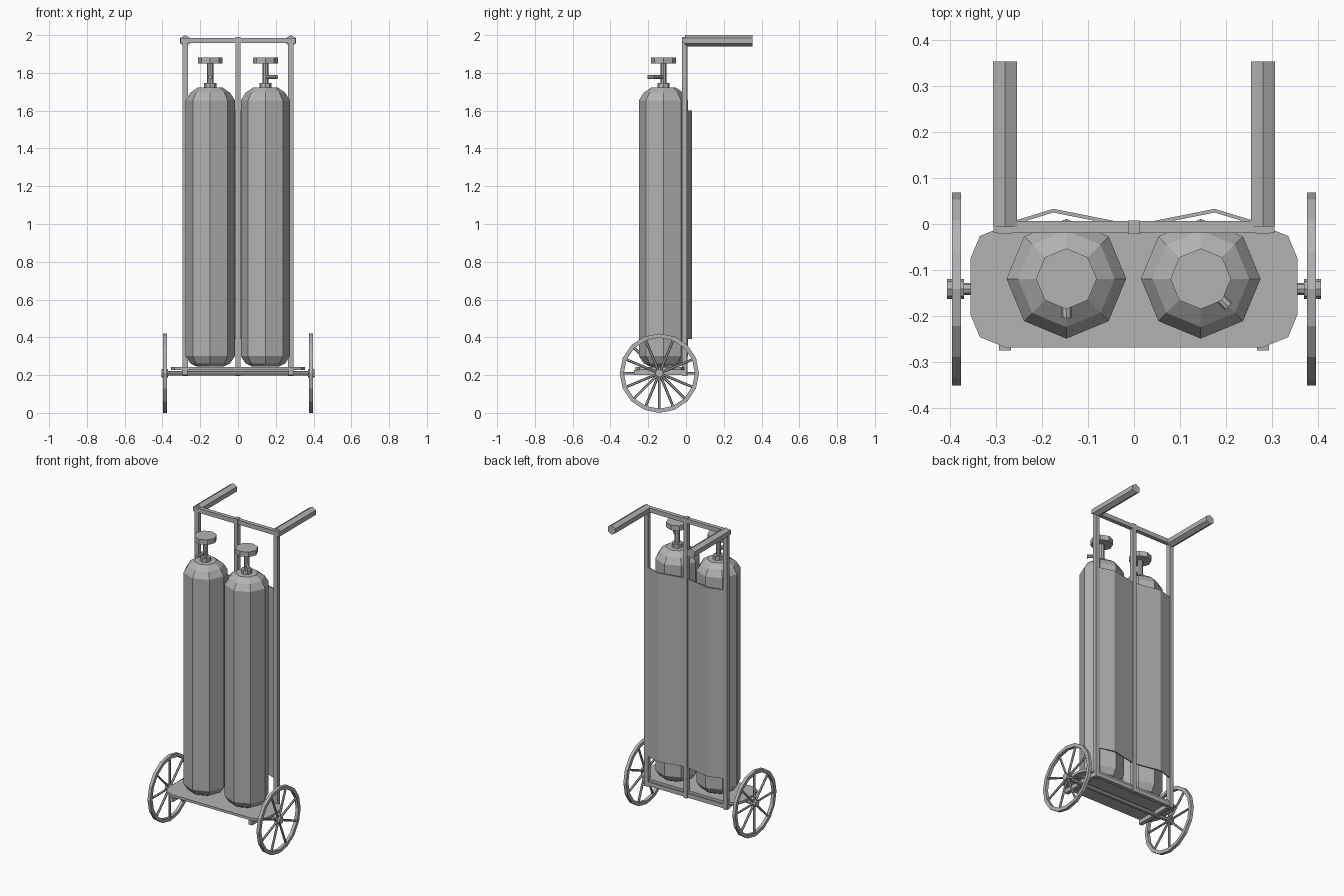
import bpy, bmesh, math
from mathutils import Vector, Matrix

old = bpy.data.objects.get("Cube")
if old:
    bpy.data.objects.remove(old, do_unlink=True)

GREY = (0.45, 0.45, 0.45, 1)
metal = bpy.data.materials.new("grey metal")
metal.use_nodes = True
metal.diffuse_color = GREY
metal.node_tree.nodes["Principled BSDF"].inputs["Base Color"].default_value = GREY


def finish(name, bm):
    bmesh.ops.recalc_face_normals(bm, faces=bm.faces)
    mesh = bpy.data.meshes.new(name)
    bm.to_mesh(mesh)
    bm.free()
    mesh.materials.append(metal)
    obj = bpy.data.objects.new(name, mesh)
    bpy.context.collection.objects.link(obj)
    return obj


def add_box(bm, lo, hi):
    lo, hi = Vector(lo), Vector(hi)
    m = Matrix.Translation((lo + hi) / 2) @ Matrix.Diagonal((*(hi - lo), 1))
    bmesh.ops.create_cube(bm, size=1, matrix=m)


def box(name, lo, hi):
    bm = bmesh.new()
    add_box(bm, lo, hi)
    return finish(name, bm)


def add_rod(bm, a, b, r, sides=8, turn=0):
    a, b = Vector(a), Vector(b)
    d = b - a
    m = (Matrix.Translation((a + b) / 2) @ d.to_track_quat('Z', 'Y').to_matrix().to_4x4()
         @ Matrix.Rotation(turn, 4, 'Z'))
    bmesh.ops.create_cone(bm, cap_ends=True, segments=sides, radius1=r, radius2=r,
                          depth=d.length, matrix=m)


def rod(name, a, b, r, sides=8, turn=0):
    bm = bmesh.new()
    add_rod(bm, a, b, r, sides, turn)
    return finish(name, bm)


def prism(name, outline, z0, z1):
    bm = bmesh.new()
    face = bm.faces.new([bm.verts.new((x, y, z0)) for x, y in outline])
    ext = bmesh.ops.extrude_face_region(bm, geom=[face])
    top = [v for v in ext["geom"] if isinstance(v, bmesh.types.BMVert)]
    bmesh.ops.translate(bm, verts=top, vec=(0, 0, z1 - z0))
    return finish(name, bm)


def lathe(name, profile, x, y, sides):
    bm = bmesh.new()
    rings = [[bm.verts.new((x + r * math.cos(math.tau * i / sides),
                            y + r * math.sin(math.tau * i / sides), z))
              for i in range(sides)] for r, z in profile]
    for low, high in zip(rings, rings[1:]):
        for i in range(sides):
            j = (i + 1) % sides
            bm.faces.new((low[i], low[j], high[j], high[i]))
    bm.faces.new(rings[0])
    bm.faces.new(rings[-1])
    return finish(name, bm)


# Gas bottles with valves
BOTTLE = [(0.07, 0.245), (0.105, 0.262), (0.13, 0.30), (0.13, 1.655), (0.105, 1.695), (0.066, 1.722)]
for side, x, heading in (("right", -0.147, -90), ("left", 0.145, -45)):
    y = -0.119
    lathe(side + "_bottle", BOTTLE, x, y, 8)
    rod(side + "_valve_collar", (x, y, 1.715), (x, y, 1.747), 0.032)
    rod(side + "_valve_stem", (x, y, 1.74), (x, y, 1.855), 0.016)
    rod(side + "_valve_handwheel", (x, y, 1.85), (x, y, 1.882), 0.066)
    a = math.radians(heading)
    tip = (x + 0.085 * math.cos(a), y + 0.085 * math.sin(a), 1.778)
    rod(side + "_valve_outlet", (x, y, 1.778), tip, 0.011)

# Base plate with clipped corners
quarter = [(0.355, 0.062), (0.335, 0.11), (0.28, 0.132)]
outline = (quarter + [(-x, y) for x, y in reversed(quarter)]
           + [(-x, -y) for x, y in quarter] + [(x, -y) for x, y in reversed(quarter)])
prism("base_plate", [(x, y - 0.136) for x, y in outline], 0.226, 0.242)

# Upright frame
for side, s in (("right", -1), ("left", 1)):
    x = 0.28 * s
    box(side + "_post", (x - 0.014, -0.022, 0.195), (x + 0.014, 0.006, 1.985))
    box(side + "_base_rail", (x - 0.013, -0.275, 0.2), (x + 0.013, 0.0, 0.226))
    rod(side + "_handle", (x, -0.005, 1.97), (x, 0.353, 1.97), 0.03, 6)
    # Bent back panel
    bend = [(0.01, 0.0), (0.175, 0.033), (0.27, 0.004), (0.27, -0.004), (0.175, 0.025), (0.01, -0.008)]
    prism(side + "_back_panel", [(px * s, py) for px, py in bend], 0.39, 1.6)
box("centre_post", (-0.013, -0.022, 0.195), (0.013, 0.008, 1.99))
box("top_bar", (-0.305, -0.02, 1.957), (0.305, 0.006, 1.985))
box("bottom_bar", (-0.285, -0.02, 0.2), (0.285, 0.004, 0.226))

# Axle and spoked wheels
CY, CZ, R = -0.141, 0.21, 0.21
rod("axle", (-0.4, CY, CZ), (0.4, CY, CZ), 0.013)
for side, s, turn in (("right", -1, 0), ("left", 1, math.pi / 8)):
    bm = bmesh.new()
    n = 16
    rings = []
    for r, x in ((R, 0.376), (R, 0.396), (R - 0.022, 0.396), (R - 0.022, 0.376)):
        rings.append([bm.verts.new((x * s, CY + r * math.cos(math.tau * i / n),
                                    CZ + r * math.sin(math.tau * i / n))) for i in range(n)])
    for k in range(4):
        p, q = rings[k], rings[(k + 1) % 4]
        for i in range(n):
            j = (i + 1) % n
            bm.faces.new((p[i], p[j], q[j], q[i]))
    for i in range(8):
        a = math.tau * i / 8 + turn
        end = (0.386 * s, CY + 0.195 * math.cos(a), CZ + 0.195 * math.sin(a))
        add_rod(bm, (0.386 * s, CY, CZ), end, 0.007, 6)
    add_rod(bm, (0.37 * s, CY, CZ), (0.406 * s, CY, CZ), 0.022, 8)
    finish(side + "_wheel", bm)
